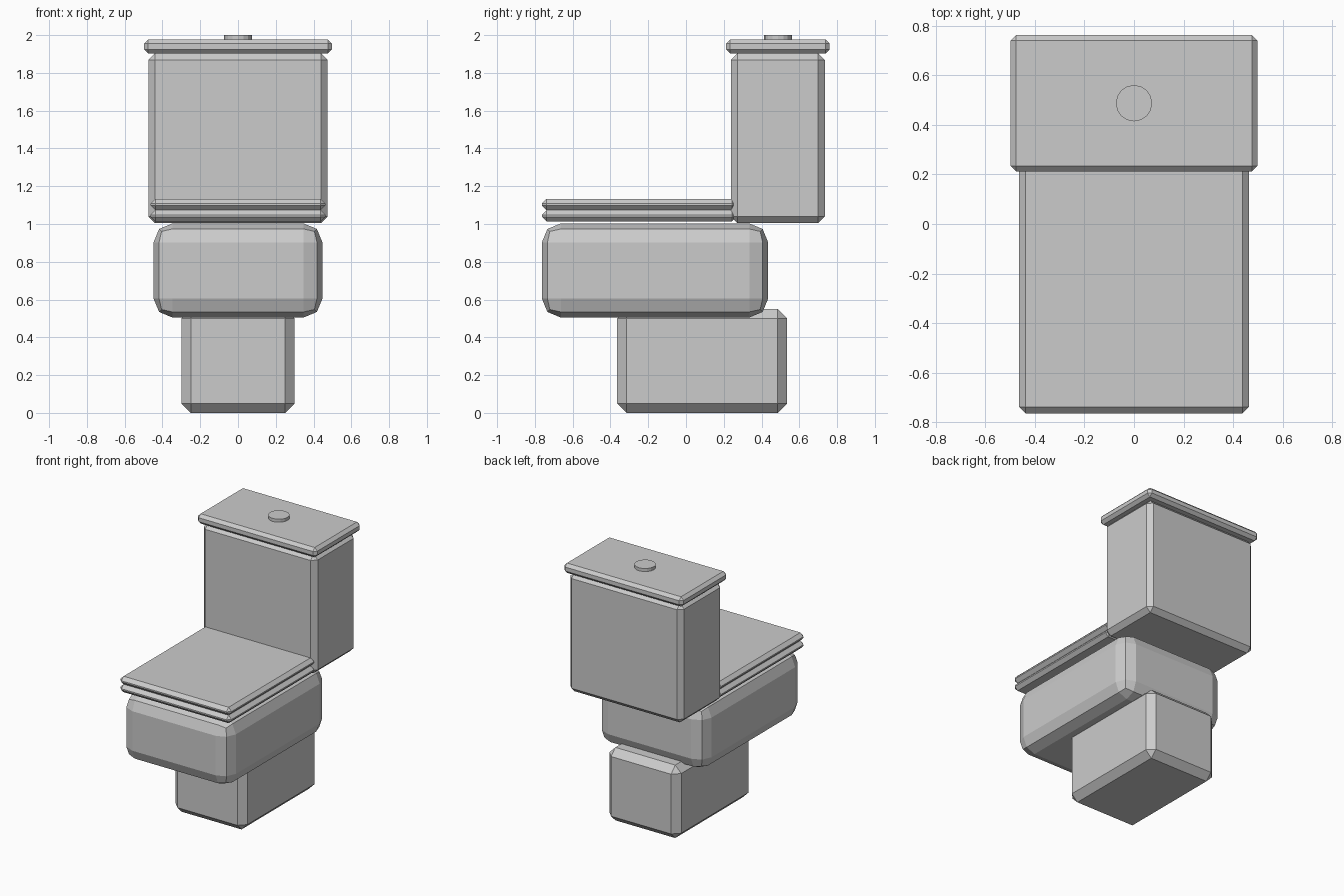
import bpy

if "Cube" in bpy.data.objects:
    bpy.data.objects.remove(bpy.data.objects["Cube"], do_unlink=True)

# One plain grey for every part
grey = bpy.data.materials.new("light_grey")
grey.use_nodes = True
COLOUR = (0.6, 0.6, 0.6, 1)
grey.diffuse_color = COLOUR
grey.node_tree.nodes["Principled BSDF"].inputs["Base Color"].default_value = COLOUR


def block(name, half_x, y, z, bevel, segments=1):
    """Bevelled box, symmetric in x, spanning the y and z ranges."""
    bpy.ops.mesh.primitive_cube_add(size=1, location=(0, sum(y) / 2, sum(z) / 2))
    ob = bpy.context.object
    ob.name = name
    ob.scale = (2 * half_x, y[1] - y[0], z[1] - z[0])
    bpy.ops.object.transform_apply(location=False, rotation=False, scale=True)
    mod = ob.modifiers.new("edge_bevel", 'BEVEL')
    mod.width = bevel
    mod.segments = segments
    mod.limit_method = 'NONE'
    ob.data.materials.append(grey)
    return ob


# Foot and bowl
block("pedestal", 0.30, (-0.365, 0.535), (0, 0.55), 0.05)
block("bowl", 0.447, (-0.763, 0.435), (0.505, 1.003), 0.1, 2)

# Seat ring and closed cover
block("seat", 0.463, (-0.763, 0.268), (1.013, 1.073), 0.025)
block("seat_cover", 0.463, (-0.763, 0.268), (1.073, 1.133), 0.025)

# Water tank with its lid
block("tank", 0.475, (0.237, 0.735), (1.005, 1.903), 0.035)
block("tank_lid", 0.498, (0.212, 0.761), (1.903, 1.977), 0.022)

# Flush button
bpy.ops.mesh.primitive_cylinder_add(vertices=16, radius=0.073, depth=0.05,
                                    location=(0, 0.487, 1.975))
button = bpy.context.object
button.name = "flush_button"
button.data.materials.append(grey)
